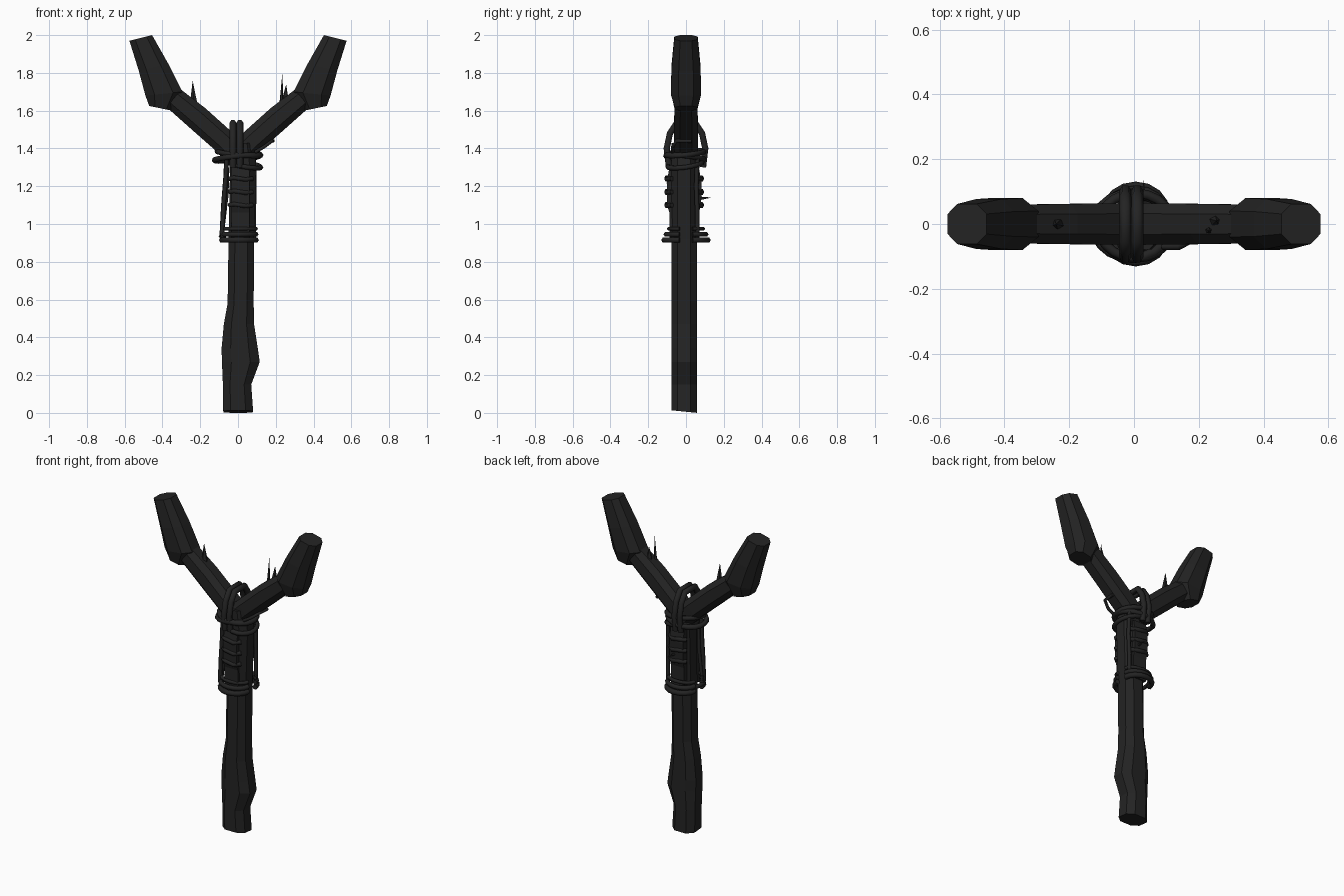
import bpy, bmesh, math
from mathutils import Vector

if "Cube" in bpy.data.objects:
    bpy.data.objects.remove(bpy.data.objects["Cube"])

mat = bpy.data.materials.new("charcoal")
mat.diffuse_color = (0.017, 0.017, 0.017, 1)
mat.use_nodes = True
mat.node_tree.nodes["Principled BSDF"].inputs["Base Color"].default_value = mat.diffuse_color


def add(name, mesh):
    ob = bpy.data.objects.new(name, mesh)
    bpy.context.collection.objects.link(ob)
    mesh.materials.clear()
    mesh.materials.append(mat)
    return ob


def finish(name, bm):
    bmesh.ops.recalc_face_normals(bm, faces=bm.faces)
    me = bpy.data.meshes.new(name)
    bm.to_mesh(me)
    bm.free()
    return add(name, me)


def loft(name, sections, yc=0.0, sx=1, c=0.5):
    """Eight-sided sections; each spans two (x, z) edge points and a half depth."""
    bm = bmesh.new()
    shape = [(1, -c), (1, c), (c, 1), (-c, 1), (-1, c), (-1, -c), (-c, -1), (c, -1)]
    rings = []
    for p, q, d in sections:
        p, q = Vector(p), Vector(q)
        mid, half = (p + q) / 2, (q - p) / 2
        rings.append([bm.verts.new((sx * (mid.x + half.x * a), yc + d * b, mid.y + half.y * a))
                      for a, b in shape])
    for r, s in zip(rings, rings[1:]):
        for i in range(8):
            j = (i + 1) % 8
            bm.faces.new((r[i], r[j], s[j], s[i]))
    bm.faces.new(rings[0])
    bm.faces.new(rings[-1])
    return finish(name, bm)


def cord(name, pts, r, cyclic=False):
    cu = bpy.data.curves.new(name, 'CURVE')
    cu.dimensions = '3D'
    cu.bevel_depth = r
    cu.bevel_resolution = 1
    cu.use_fill_caps = True
    sp = cu.splines.new('POLY')
    sp.points.add(len(pts) - 1)
    for p, co in zip(sp.points, pts):
        p.co = (*co, 1)
    sp.use_cyclic_u = cyclic
    tmp = bpy.data.objects.new(name, cu)
    bpy.context.collection.objects.link(tmp)
    dg = bpy.context.evaluated_depsgraph_get()
    me = bpy.data.meshes.new_from_object(tmp.evaluated_get(dg))
    bpy.data.objects.remove(tmp)
    return add(name, me)


def ring(name, cx, cy, z, rx, ry, r, tx=0.0, ty=0.0):
    pts = []
    for i in range(20):
        a = math.tau * i / 20
        x, y = math.cos(a), math.sin(a)
        pts.append((cx + rx * x, cy + ry * y, z + tx * x + ty * y))
    return cord(name, pts, r, True)


def prism(name, profile, x0, x1):
    """Extrude a (y, z) profile along x."""
    bm = bmesh.new()
    a = [bm.verts.new((x0, y, z)) for y, z in profile]
    b = [bm.verts.new((x1, y, z)) for y, z in profile]
    bm.faces.new(a)
    bm.faces.new(b)
    for i in range(len(a)):
        j = (i + 1) % len(a)
        bm.faces.new((a[i], a[j], b[j], b[i]))
    return finish(name, bm)


def thorn(name, base, tip, r):
    bm = bmesh.new()
    base, tip = Vector(base), Vector(tip)
    rot = (tip - base).to_track_quat('Z', 'Y')
    vs = [bm.verts.new(base + rot @ Vector((r * math.cos(a), r * math.sin(a), 0)))
          for a in (math.tau * i / 5 for i in range(5))]
    t = bm.verts.new(tip)
    bm.faces.new(vs)
    for i in range(5):
        bm.faces.new((vs[i], vs[(i + 1) % 5], t))
    return finish(name, bm)


# Handle: left x, right x, height
rows = [(-.078, .08, .006), (-.08, .07, .15), (-.085, .115, .27), (-.087, .105, .34),
        (-.075, .085, .47), (-.055, .083, .58), (-.05, .085, .92),
        (-.042, .098, 1.3), (-.05, .08, 1.43)]
handle = loft("handle", [((a, z), (b, z), .068) for a, b, z in rows], yc=-.01)
for v in handle.data.vertices:
    if v.co.z < .05:
        v.co.z -= .1 * v.co.y

# Hole drilled through the handle
bm = bmesh.new()
bmesh.ops.create_cone(bm, cap_ends=True, segments=10, radius1=.02, radius2=.02, depth=.5)
for v in bm.verts:
    v.co = (v.co.x + .005, v.co.z, v.co.y + .38)
cutter = finish("hole_cutter", bm)
cutter.hide_render = True
mod = handle.modifiers.new("hole", 'BOOLEAN')
mod.object = cutter
mod.solver = 'EXACT'
dg = bpy.context.evaluated_depsgraph_get()
new_mesh = bpy.data.meshes.new_from_object(handle.evaluated_get(dg))
handle.modifiers.clear()
handle.data = new_mesh
bpy.data.objects.remove(cutter)

# Fork arms and thick tips
arm = [((.03, 1.3), (-.06, 1.4), .062), ((.12, 1.39), (.03, 1.485), .064),
       ((.245, 1.5), (.175, 1.615), .062), ((.38, 1.62), (.30, 1.71), .06)]
tip = [((.47, 1.625), (.35, 1.60), .06), ((.49, 1.68), (.295, 1.70), .08),
       ((.525, 1.81), (.37, 1.85), .077), ((.575, 1.97), (.455, 2.0), .062)]
for side, sx in (("left", -1), ("right", 1)):
    loft(side + "_arm", arm, sx=sx)
    loft(side + "_tip", tip, sx=sx)

# Cord wraps under the fork
ring("wrap_upper", .005, -.005, 1.375, .115, .1, .015, -.01, .01)
ring("wrap_middle", -.005, -.005, 1.35, .118, .1, .016, .012, -.01)
ring("wrap_lower", .03, -.005, 1.315, .09, .09, .014, -.015, .012)
cord("wrap_end", [(.09, -.07, 1.38), (.14, -.07, 1.41), (.18, -.05, 1.44), (.185, .03, 1.44)], .01)

# Saddle strap over the crotch of the fork
for i, x in enumerate((-.027, .01)):
    cord("saddle_cord_%d" % i, [(x, -.09, 1.3), (x, -.102, 1.4), (x, -.085, 1.48), (x, -.05, 1.535),
                                (x, .05, 1.535), (x, .085, 1.48), (x, .102, 1.4), (x, .09, 1.3)], .019)

# Straps and wraps on front and back
for side, s in (("front", -1), ("back", 1)):
    off = -.01
    prof = [(.05, .92), (.078, .92), (.078, 1.06), (.09, 1.1), (.092, 1.22), (.078, 1.3), (.05, 1.3)]
    prism(side + "_strap", [(off + s * y, z) for y, z in prof], -.035, .06)
    for i, z in enumerate((1.1, 1.17, 1.24)):
        cord("%s_band_%d" % (side, i), [(-.045, s * .07 + off, z), (-.02, s * .092 + off, z + .005),
                                        (.04, s * .092 + off, z - .005), (.075, s * .065 + off, z)], .013)
    # Flared collar at the lower end
    for j, (z, ry, r) in enumerate(((.915, .115, .016), (.945, .105, .014), (.975, .09, .011))):
        arc = [(-.09 * math.cos(math.pi * k / 8) + .005,
                s * (.035 + (ry - .035) * math.sin(math.pi * k / 8)), z) for k in range(9)]
        cord("%s_collar_%d" % (side, j), arc, r)

# Hanging cords on opposite corners
cord("left_hanging_cord", [(-.06, -.07, 1.35), (-.065, -.065, 1.25), (-.077, -.062, 1.1),
                           (-.085, -.06, .95), (-.075, -.06, .92)], .013)
cord("left_hanging_cord_inner", [(-.055, -.05, 1.3), (-.06, -.045, 1.15), (-.085, -.045, .94)], .01)
cord("right_hanging_cord", [(.085, .06, 1.35), (.088, .055, 1.2), (.085, .06, 1.05), (.085, .06, .92)], .012)
cord("left_loop", [(-.085, -.06, .93), (-.09, 0, .935), (-.075, .06, .93)], .012)

# Splinters and twigs
thorn("left_thorn", (-.235, 0, 1.64), (-.24, 0, 1.76), .02)
thorn("right_long_thorn", (.23, -.02, 1.64), (.235, -.02, 1.80), .011)
thorn("right_short_thorn", (.25, .01, 1.65), (.255, .01, 1.74), .02)
thorn("back_twig", (.03, .06, 1.135), (.03, .135, 1.14), .012)
